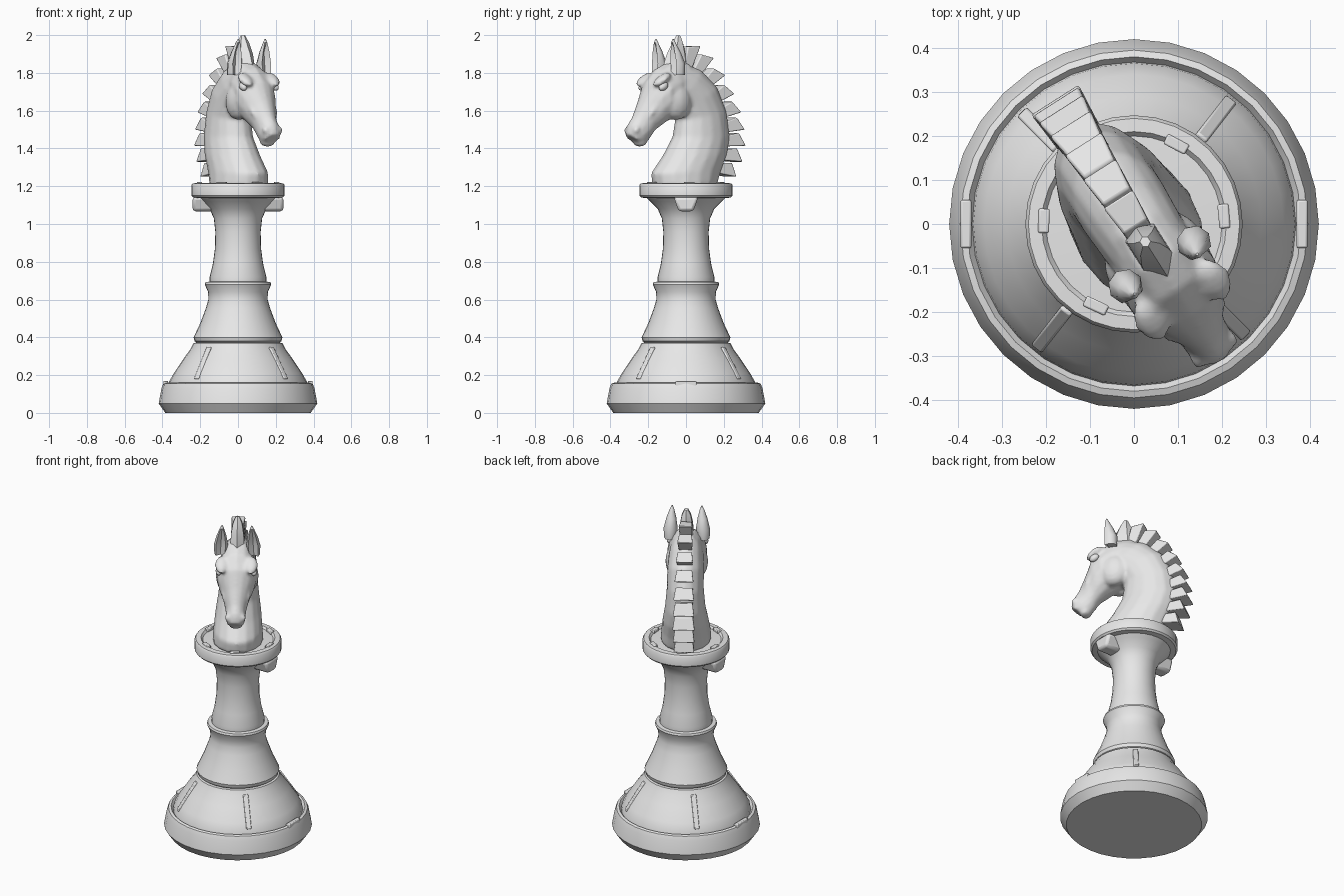
import bpy, bmesh, math
from mathutils import Vector, Matrix

if "Cube" in bpy.data.objects:
    bpy.data.objects.remove(bpy.data.objects["Cube"], do_unlink=True)

STONE = bpy.data.materials.new("pale_grey_stone")
STONE.use_nodes = True
GREY = (0.8, 0.8, 0.8, 1)
STONE.diffuse_color = GREY
STONE.node_tree.nodes["Principled BSDF"].inputs["Base Color"].default_value = GREY
FACING = math.radians(-57.5)   # the horse looks diagonally; its local +x is forward


def finish(bm, name, turn=0.0, angle=35, bevel=0.0):
    bmesh.ops.recalc_face_normals(bm, faces=bm.faces)
    mesh = bpy.data.meshes.new(name)
    bm.to_mesh(mesh)
    bm.free()
    mesh.materials.append(STONE)
    obj = bpy.data.objects.new(name, mesh)
    bpy.context.collection.objects.link(obj)
    obj.rotation_euler.z = turn
    bpy.ops.object.select_all(action='DESELECT')
    obj.select_set(True)
    bpy.context.view_layer.objects.active = obj
    bpy.ops.object.shade_smooth_by_angle(angle=math.radians(angle))
    if bevel:
        mod = obj.modifiers.new("soft_edges", 'BEVEL')
        mod.width, mod.segments = bevel, 2
    return obj


def loft(bm, rings, sides):
    """Rings are (back x, back z, front x, front z, half width)."""
    loops = []
    for bx, bz, fx, fz, w in rings:
        back, front = Vector((bx, 0, bz)), Vector((fx, 0, fz))
        mid, half = (back + front) / 2, (front - back) / 2
        loops.append([bm.verts.new(mid + half * math.cos(a) + Vector((0, w * math.sin(a), 0)))
                      for a in (math.tau * i / sides for i in range(sides))])
    for low, high in zip(loops, loops[1:]):
        for i in range(sides):
            j = (i + 1) % sides
            bm.faces.new((low[i], low[j], high[j], high[i]))
    bm.faces.new(loops[0][::-1])
    bm.faces.new(loops[-1])


def lathe(name, profile, sides=32):
    bm = bmesh.new()
    loft(bm, [(-r, z, r, z, r) for r, z in profile], sides)
    return finish(bm, name)


def ellipsoid(bm, centre, size, tilt=0.0):
    m = (Matrix.Translation(centre) @ Matrix.Rotation(tilt, 4, 'Y')
         @ Matrix.Diagonal((*size, 1)))
    bmesh.ops.create_uvsphere(bm, u_segments=14, v_segments=9, radius=1, matrix=m)


def block(bm, centre, size, turn=0.0, tilt=0.0):
    """A box placed at a local centre, tilted, then swung around the z axis."""
    m = (Matrix.Rotation(turn, 4, 'Z') @ Matrix.Translation(centre)
         @ Matrix.Rotation(tilt, 4, 'Y') @ Matrix.Diagonal((*size, 1)))
    return bmesh.ops.create_cube(bm, size=1, matrix=m)["verts"]


# Turned pedestal
lathe("base_foot", [(.385, 0), (.42, .05), (.405, .13), (.395, .155), (.38, .16), (.365, .14)])
lathe("base_cone", [(.37, .13), (.365, .165), (.34, .21), (.29, .285), (.25, .34), (.235, .37), (.2, .375)])
lathe("lower_stem", [(.21, .365), (.23, .38), (.235, .4), (.2, .475), (.17, .555), (.157, .6),
                     (.158, .64), (.176, .68), (.172, .692), (.15, .695)])
lathe("column", [(.15, .69), (.15, .72), (.133, .79), (.122, .87), (.12, .96), (.128, 1.03),
                 (.15, 1.08), (.19, 1.12), (.215, 1.145)])
lathe("collar", [(.19, 1.135), (.238, 1.14), (.247, 1.15), (.247, 1.205), (.24, 1.215),
                 (.21, 1.217), (.2, 1.205), (.1, 1.21)])

# Chipped corbels under the collar, on both sides
bm = bmesh.new()
for turn in (0, math.pi):
    loft_start = len(bm.verts)
    verts = block(bm, (.185, 0, 1.105), (.11, .13, .075), turn)
    for v in verts:
        if v.co.z < 1.1:
            v.co.y *= .6
finish(bm, "collar_corbels", bevel=.015)

# Raised chips on the collar top and worn ridges on the base
bm = bmesh.new()
for deg in (5, 62, 118, 178, 245, 300):
    block(bm, (.205, 0, 1.213), (.025, .055, .02), math.radians(deg))
finish(bm, "collar_chips", bevel=.004)

bm = bmesh.new()
for deg in (52, 135, 232, 315):
    block(bm, (.3, 0, .262), (.018, .03, .2), math.radians(deg), math.radians(-33))
for deg in (0, 180):
    block(bm, (.382, 0, .145), (.025, .11, .05), math.radians(deg))
finish(bm, "base_ridges", bevel=.005)

# Neck and head, blended into one carved form
bm = bmesh.new()
loft(bm, [(-.17, 1.2, .19, 1.2, .145), (-.2, 1.28, .2, 1.27, .14), (-.24, 1.37, .13, 1.36, .13),
          (-.26, 1.46, .07, 1.46, .115), (-.24, 1.6, .055, 1.55, .105),
          (-.18, 1.73, .09, 1.6, .105), (-.08, 1.82, .14, 1.62, .1), (.04, 1.86, .17, 1.64, .09)], 16)
loft(bm, [(.04, 1.6, 0, 1.86, .085), (.09, 1.56, .1, 1.865, .105), (.15, 1.53, .18, 1.825, .115),
          (.18, 1.51, .245, 1.755, .1), (.21, 1.49, .285, 1.66, .075), (.235, 1.45, .328, 1.57, .058),
          (.265, 1.425, .36, 1.525, .056), (.3, 1.42, .372, 1.475, .045)], 14)
for side in (-1, 1):
    ellipsoid(bm, (.1, side * .06, 1.65), (.09, .062, .1))                 # cheek
    ellipsoid(bm, (.205, side * .085, 1.765), (.06, .038, .022), .6)       # brow
    ellipsoid(bm, (.225, side * .07, 1.64), (.09, .018, .014), 1.0)        # cheekbone
    ellipsoid(bm, (.338, side * .042, 1.498), (.025, .018, .02), .8)       # nostril
ellipsoid(bm, (.285, 0, 1.432), (.035, .042, .022), .3)                    # lower lip
head = finish(bm, "head_and_neck", FACING)
remesh = head.modifiers.new("blend", 'REMESH')
remesh.mode, remesh.voxel_size, remesh.use_smooth_shade = 'VOXEL', .011, True
smooth = head.modifiers.new("soften", 'SMOOTH')
smooth.factor, smooth.iterations = .5, 4

# Eyes
bm = bmesh.new()
for side in (-1, 1):
    ellipsoid(bm, (.205, side * .1, 1.728), (.03, .018, .02), .5)
finish(bm, "eyes", FACING)

# Ears: tapering shells with a hollow facing forward
for side, name in ((1, "left_ear"), (-1, "right_ear")):
    bm = bmesh.new()
    loft(bm, [(.07, 1.79, .15, 1.79, .034), (.07, 1.85, .148, 1.85, .04),
              (.095, 1.91, .148, 1.91, .028), (.122, 1.96, .145, 1.96, .012),
              (.132, 1.98, .138, 1.98, .003)], 8)
    for v in bm.verts:
        if v.co.x > .12 and abs(v.co.y) < .004 and v.co.z < 1.95:
            v.co.x -= .03
        v.co.y += side * (.092 + (1.85 - v.co.z) * .06)
    finish(bm, name, FACING, 50)

# Mane: a fan of flared locks along the crest (tip x, tip z, direction, half width)
locks = [(-.035, 1.955, 108, .04), (-.12, 1.9, 126, .045), (-.195, 1.815, 140, .05),
         (-.255, 1.72, 150, .055), (-.3, 1.625, 160, .06), (-.325, 1.535, 168, .062),
         (-.333, 1.45, 174, .065), (-.318, 1.365, 180, .063), (-.285, 1.285, 186, .06)]
bm = bmesh.new()
for x, z, deg, w in locks:
    a = math.radians(deg)
    out = Vector((math.cos(a), 0, math.sin(a)))
    along = Vector((-math.sin(a), 0, math.cos(a)))       # runs down the crest
    for v in bmesh.ops.create_cube(bm, size=1)["verts"]:
        outer = v.co.x > 0
        depth = 0 if outer else -.13
        spread = .036 if outer else .026
        lower = v.co.z > 0
        if outer and not lower:
            depth = -.028
        width = w if outer and lower else w * .8
        v.co = (Vector((x, 0, z)) + out * depth
                + along * (spread if lower else -spread) + Vector((0, math.copysign(width, v.co.y), 0)))
finish(bm, "mane_locks", FACING, bevel=.006)

# Forelock standing between the ears
bm = bmesh.new()
loft(bm, [(-.02, 1.82, .15, 1.82, .045), (0, 1.9, .12, 1.9, .042),
          (.02, 1.96, .085, 1.96, .03), (.035, 1.995, .06, 2.0, .012)], 6)
finish(bm, "forelock", FACING)
